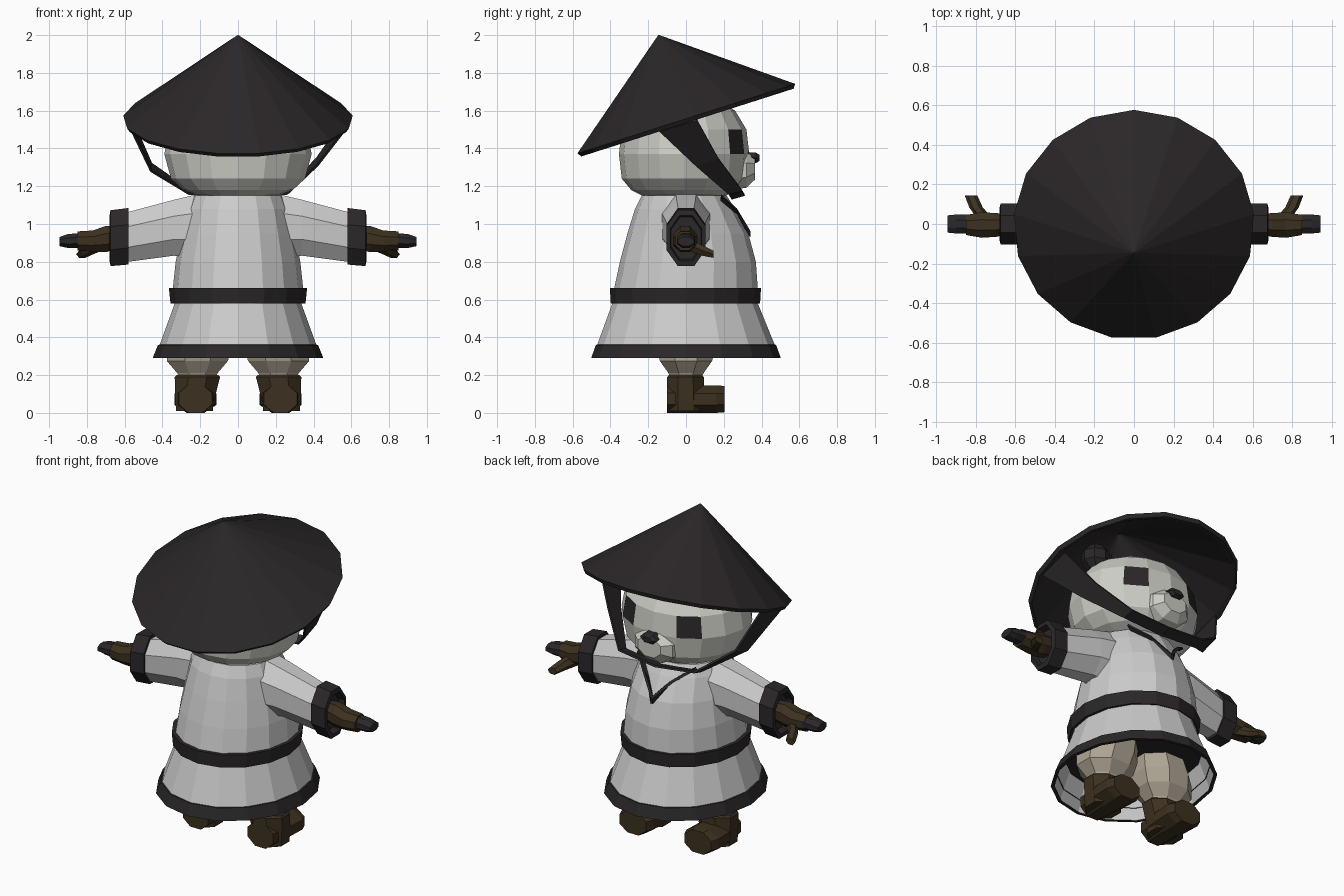
import bpy, bmesh, math
from mathutils import Vector, Matrix


def material(name, rgb):
    m = bpy.data.materials.new(name)
    m.diffuse_color = (*rgb, 1)
    return m


DARK = material("dark", (0.024, 0.02, 0.022))
BROWN = material("brown", (0.045, 0.03, 0.014))
TAN = material("tan", (0.42, 0.37, 0.29))
FUR = material("fur", (0.62, 0.62, 0.57))


def add(name, verts, faces, mat=None, thick=0):
    me = bpy.data.meshes.new(name)
    me.from_pydata(verts, [], faces)
    bm = bmesh.new()
    bm.from_mesh(me)
    bmesh.ops.recalc_face_normals(bm, faces=bm.faces)
    bm.to_mesh(me)
    bm.free()
    ob = bpy.data.objects.new(name, me)
    bpy.context.collection.objects.link(ob)
    if mat:
        me.materials.append(mat)
    if thick:
        s = ob.modifiers.new("thickness", "SOLIDIFY")
        s.thickness = thick
        s.offset = 0
    return ob


def loft(name, rings, n, axis="z", mat=None, caps=(1, 1), side=1, turn=0.0, thick=0):
    """Rings are (t, c1, c2, r1, r2): position on the axis, centre and radii across it."""
    verts, faces = [], []
    for t, c1, c2, r1, r2 in rings:
        for i in range(n):
            a = 2 * math.pi * (i + turn) / n
            p, q = c1 + r1 * math.cos(a), c2 + r2 * math.sin(a)
            x, y, z = {"z": (p, q, t), "x": (t, p, q), "y": (p, t, q)}[axis]
            verts.append((x * side, y, z))
    for k in range(len(rings) - 1):
        for i in range(n):
            j = (i + 1) % n
            faces.append((k * n + i, k * n + j, k * n + n + j, k * n + n + i))
    if caps[0]:
        faces.append(tuple(range(n)))
    if caps[1]:
        faces.append(tuple(range(len(verts) - n, len(verts))))
    return add(name, verts, faces, mat, thick)


def ribbon(name, path, mat, thick):
    """Flat strip; path holds (point, half width vector)."""
    verts = []
    for p, w in path:
        verts += [Vector(p) - Vector(w), Vector(p) + Vector(w)]
    faces = [(2 * k, 2 * k + 1, 2 * k + 3, 2 * k + 2) for k in range(len(path) - 1)]
    return add(name, verts, faces, mat, thick)


# Tilted conical hat, hollow underneath
hat = loft("hat", [(0.0, 0, 0, 0.57, 0.57), (-0.01, 0, 0, 0.595, 0.595),
                   (0.012, 0, 0, 0.61, 0.61), (0.478, 0, 0, 0.002, 0.002)],
           17, mat=DARK, caps=(0, 1), turn=17 / 4)
lining = loft("hat_lining", [(0.0, 0, 0, 0.57, 0.57), (0.44, 0, 0, 0.004, 0.004)],
              17, mat=DARK, caps=(0, 1), turn=17 / 4)
for ob in (hat, lining):
    ob.data.transform(Matrix.Translation((0, 0, 1.545)) @ Matrix.Rotation(math.radians(17.7), 4, "X"))

# Head, with eye patches coloured on its own faces
head = loft("head", [(1.145, 0, -0.01, 0.2, 0.21), (1.18, 0, -0.01, 0.29, 0.28),
                     (1.24, 0, -0.01, 0.355, 0.33), (1.37, 0, -0.01, 0.39, 0.345),
                     (1.50, 0, -0.01, 0.365, 0.33), (1.60, 0, -0.01, 0.29, 0.27),
                     (1.67, 0, -0.01, 0.17, 0.16), (1.695, 0, -0.01, 0.05, 0.05)], 16, mat=FUR)
head.data.materials.append(DARK)
for f in head.data.polygons:
    c = f.center
    if 1.38 < c.z < 1.49 and c.y > 0.2 and 0.15 < abs(c.x) < 0.26:
        f.material_index = 1

# Muzzle and nose
loft("muzzle", [(0.2, 0, 1.28, 0.17, 0.12), (0.32, 0, 1.285, 0.14, 0.1),
                (0.365, 0, 1.295, 0.085, 0.065)], 8, "y", FUR, turn=0.5)
loft("nose", [(0.32, 0, 1.355, 0.055, 0.03), (0.37, 0, 1.35, 0.06, 0.032),
              (0.39, 0, 1.35, 0.035, 0.018)], 6, "y", DARK)

# Robe, belt and hem
loft("robe", [(0.295, 0, 0, 0.44, 0.49), (0.36, 0, 0, 0.415, 0.47), (0.58, 0, -0.005, 0.335, 0.385),
              (0.66, 0, 0, 0.345, 0.38), (0.80, 0, 0.01, 0.33, 0.36), (0.95, 0, 0.01, 0.3, 0.32),
              (1.08, 0, -0.005, 0.27, 0.265), (1.15, 0, -0.01, 0.24, 0.225),
              (1.17, 0, -0.01, 0.14, 0.13)], 16, caps=(0, 1))
loft("belt", [(0.578, 0, -0.003, 0.34, 0.39), (0.578, 0, -0.003, 0.357, 0.395),
              (0.66, 0, -0.003, 0.366, 0.4), (0.66, 0, 0, 0.34, 0.375)], 16, mat=DARK, caps=(0, 0))
loft("hem", [(0.29, 0, 0, 0.43, 0.48), (0.29, 0, 0, 0.452, 0.502),
             (0.36, 0, 0, 0.424, 0.477), (0.362, 0, 0, 0.41, 0.465)], 16, mat=DARK, caps=(0, 0))
loft("waist_lining", [(0.45, 0, 0, 0.37, 0.42), (0.46, 0, 0, 0.37, 0.42)], 16, mat=DARK)

# Chin straps, slightly looser on one side
w_top, w_mid, w_low = (0, 0.1, 0.03), (0, 0.06, 0.02), (0, 0.035, 0.01)
for side, xm, zm in ((1, 0.42, 1.33), (-1, 0.46, 1.3)):
    ribbon("chin_strap", [((side * 0.56, -0.04, 1.52), w_top), ((side * xm, 0.11, zm), w_mid),
                          ((side * 0.26, 0.26, 1.17), w_low), ((0, 0.275, 1.145), w_low)], DARK, 0.012)

for s in (1, -1):
    # Neckline trim
    ribbon("collar_trim", [((s * 0.19, 0.185, 1.14), (0.014 * s, 0.003, 0.01)),
                           ((s * 0.09, 0.27, 1.065), (0.014 * s, 0, 0.012)),
                           ((0, 0.337, 0.95), (0, 0, 0.017))], DARK, 0.016)
    # Ears
    loft("ear", [(1.58, 0.26, -0.02, 0.05, 0.05), (1.62, 0.26, -0.02, 0.09, 0.08),
                 (1.68, 0.26, -0.02, 0.09, 0.08), (1.73, 0.26, -0.02, 0.045, 0.04)], 8, mat=DARK, side=s)
    # Sleeve and hollow cuff
    loft("sleeve", [(0.2, 0, 0.99, 0.14, 0.185), (0.34, 0, 0.98, 0.13, 0.16),
                    (0.59, 0, 0.93, 0.1, 0.142)], 8, "x", side=s, turn=0.5)
    loft("cuff", [(0.58, 0, 0.93, 0.095, 0.13), (0.58, 0, 0.935, 0.113, 0.162),
                  (0.675, 0, 0.925, 0.113, 0.16), (0.68, 0, 0.925, 0.09, 0.13),
                  (0.64, 0, 0.925, 0.085, 0.12)], 8, "x", DARK, side=s, turn=0.5)
    # Glove, fingers and thumb
    loft("glove", [(0.62, 0, 0.93, 0.055, 0.06), (0.70, -0.005, 0.92, 0.065, 0.075),
                   (0.77, -0.005, 0.91, 0.07, 0.06), (0.85, -0.005, 0.91, 0.055, 0.055)],
         8, "x", BROWN, side=s, turn=0.5)
    loft("fingers", [(0.83, 0, 0.913, 0.052, 0.042), (0.90, 0, 0.91, 0.052, 0.04),
                     (0.945, 0, 0.907, 0.047, 0.026)], 8, "x", DARK, side=s, turn=0.5)
    loft("thumb", [(0.02, 0.75, 0.89, 0.04, 0.04), (0.085, 0.8, 0.86, 0.034, 0.032),
                   (0.145, 0.825, 0.84, 0.032, 0.022)], 6, "y", BROWN, side=s)
    # Baggy trouser leg
    loft("trouser_leg", [(0.17, 0.215, 0, 0.1, 0.085), (0.21, 0.215, 0, 0.115, 0.1),
                         (0.275, 0.215, 0, 0.175, 0.15), (0.36, 0.2, 0, 0.185, 0.17),
                         (0.47, 0.17, 0, 0.16, 0.16)], 8, mat=TAN, side=s, turn=0.5)
    # Boot shaft and foot
    loft("boot_shaft", [(0.01, 0.23, 0, 0.105, 0.108), (0.06, 0.23, 0, 0.11, 0.108),
                        (0.19, 0.215, -0.003, 0.13, 0.105), (0.2, 0.215, -0.003, 0.12, 0.095)],
         8, mat=BROWN, side=s, turn=0.5)
    loft("boot_foot", [(-0.1, 0.225, 0.075, 0.095, 0.081), (0.05, 0.225, 0.073, 0.115, 0.079),
                       (0.16, 0.225, 0.073, 0.12, 0.079), (0.205, 0.225, 0.073, 0.1, 0.075)],
         8, "y", BROWN, side=s, turn=0.5)
